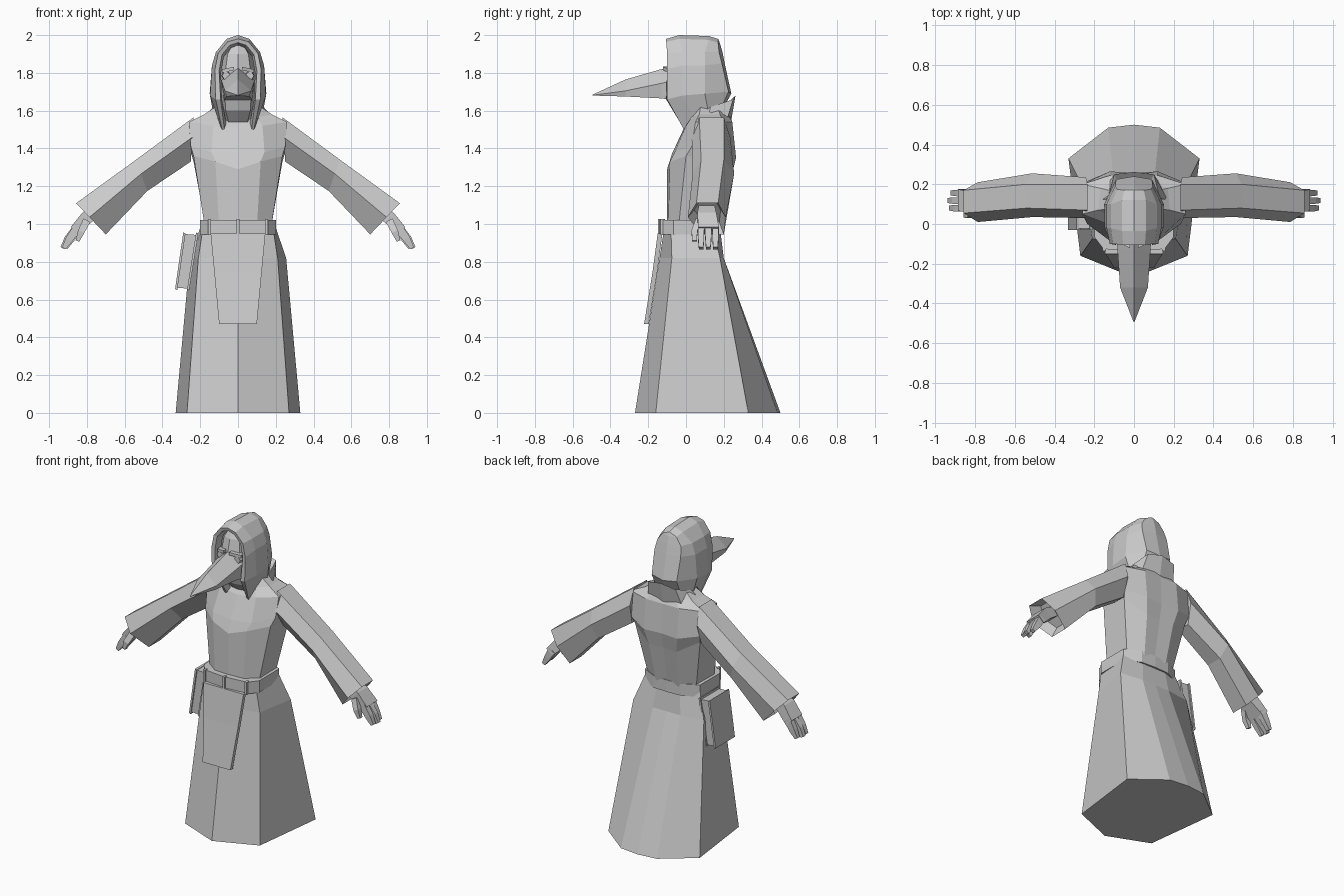
import bpy, bmesh, math
from mathutils import Vector

cloth = bpy.data.materials.new("plain_grey")
cloth.diffuse_color = (0.6, 0.6, 0.6, 1)


def loft(name, rings, closed=True, cap_start=True, cap_end=True, mirror_x=False):
    """Skin a list of equal rings of 3D points; mirror_x adds the opposite side."""
    bm = bmesh.new()
    rows = [[bm.verts.new(p) for p in r] for r in rings]
    n = len(rows[0])
    for a, b in zip(rows, rows[1:]):
        for i in range(n if closed else n - 1):
            j = (i + 1) % n
            bm.faces.new((a[i], a[j], b[j], b[i]))
    if cap_start:
        bm.faces.new(rows[0])
    if cap_end:
        bm.faces.new(rows[-1])
    if mirror_x:
        copy = bmesh.ops.duplicate(bm, geom=bm.verts[:] + bm.edges[:] + bm.faces[:])
        for v in [g for g in copy["geom"] if isinstance(g, bmesh.types.BMVert)]:
            v.co.x *= -1
    bmesh.ops.remove_doubles(bm, verts=bm.verts, dist=0.0005)
    bmesh.ops.recalc_face_normals(bm, faces=bm.faces)
    me = bpy.data.meshes.new(name)
    bm.to_mesh(me)
    bm.free()
    me.materials.append(cloth)
    ob = bpy.data.objects.new(name, me)
    bpy.context.collection.objects.link(ob)
    return ob


def full(half):
    """Complete a half ring, listed from front centre to back centre."""
    return half + [(-x, y, z) for x, y, z in reversed(half) if x > 0]


def level(z, pts):
    return full([(x, y, z) for x, y in pts])


def limb(name, path):
    """Tapered box along (centre, half thickness, half y width) stations, both sides."""
    rings = []
    for i, (c, t, w) in enumerate(path):
        a = Vector(path[max(i - 1, 0)][0])
        b = Vector(path[min(i + 1, len(path) - 1)][0])
        d = (b - a).normalized()
        n = Vector((-d.z, 0, d.x)).normalized() * t
        s = Vector((0, w, 0))
        c = Vector(c)
        rings.append([c + n + s, c + n - s, c - n - s, c - n + s])
    return loft(name, rings, mirror_x=True)


# Robe skirt
loft("skirt", [
    level(0.0, [(0, -.27), (.27, -.16), (.33, .33), (.13, .485), (0, .5)]),
    level(.82, [(0, -.14), (.21, -.075), (.255, .18), (.1, .2), (0, .2)]),
    level(.98, [(0, -.115), (.185, -.08), (.2, .14), (.08, .18), (0, .18)])])

# Robe body with chest crease, shoulders and neck
loft("torso", [
    level(.98, [(0, -.1), (.1, -.095), (.175, -.04), (.17, .14), (.08, .19), (0, .185)]),
    full([(0, -.1, 1.29), (.12, -.085, 1.33), (.235, 0, 1.36), (.235, .19, 1.33),
          (.1, .24, 1.25), (0, .235, 1.25)]),
    full([(0, -.075, 1.37), (.14, -.06, 1.38), (.25, .03, 1.41), (.25, .21, 1.38),
          (.12, .265, 1.35), (0, .255, 1.35)]),
    full([(0, -.01, 1.51), (.13, 0, 1.52), (.26, .05, 1.54), (.26, .2, 1.54),
          (.12, .245, 1.54), (0, .245, 1.54)]),
    full([(0, .02, 1.545), (.1, .03, 1.565), (.18, .07, 1.58), (.17, .18, 1.58),
          (.08, .22, 1.58), (0, .23, 1.58)]),
    level(1.64, [(0, .03), (.05, .04), (.09, .08), (.09, .16), (.05, .19), (0, .2)])])

# Turned-up collar behind the neck
loft("collar", [
    full([(0, .0, 1.53), (.11, .02, 1.555), (.17, .12, 1.58), (.12, .22, 1.56), (0, .24, 1.55)]),
    full([(0, .03, 1.56), (.1, .05, 1.59), (.13, .13, 1.62), (.1, .25, 1.66), (0, .262, 1.68)]),
    full([(0, .05, 1.56), (.08, .06, 1.59), (.1, .13, 1.61), (.08, .21, 1.63), (0, .22, 1.64)])],
    cap_start=False)

# Belt and its three loops
belt_pts = [(0, -.14), (.155, -.125), (.2, -.065), (.2, .14), (.1, .192), (0, .197)]
loft("belt", [level(.945, belt_pts), level(1.022, belt_pts)])
for x, y in ((-.15, -.13), (0, -.143), (.15, -.13)):
    loft("belt_loop", [[(x - .008, y - .006, z), (x + .008, y - .006, z),
                        (x + .008, y + .02, z), (x - .008, y + .02, z)] for z in (.943, 1.026)])

# Hanging front flap
loft("front_flap", [
    [(-w, y, z), (w, y, z), (w, y + .025, z), (-w, y + .025, z)]
    for w, y, z in ((.145, -.15, .95), (.125, -.178, .74), (.1, -.222, .47))])

# Tilted book at the hip: two covers around a page block
def book_slab(name, a, b, inset):
    y0, y1 = -.03 + inset, .17 - inset
    rings = []
    for xo, xi, z in ((-.29, -.21, .955 - inset), (-.333, -.258, .655 + inset)):
        xa, xb = xo + (xi - xo) * a, xo + (xi - xo) * b
        rings.append([(xa, y0, z), (xb, y0, z - .005), (xb, y1, z - .005), (xa, y1, z)])
    loft(name, rings)

book_slab("book_outer_cover", 0, .15, 0)
book_slab("book_pages", .12, .88, .008)
book_slab("book_inner_cover", .85, 1, 0)

# Wide sleeves: six-sided sections running from top to bottom of the arm
sections = [
    ((.235, 1.565), (.25, 1.33), (.07, .2, .235, .2, .11, .03)),
    ((.54, 1.34), (.48, 1.175), (.08, .2, .255, .22, .11, .035)),
    ((.857, 1.11), (.70, .945), (.055, .17, .21, .2, .08, .01))]
rings = []
for top, low, ys in sections:
    rings.append([(top[0] + (low[0] - top[0]) * u, y, top[1] + (low[1] - top[1]) * u)
                  for u, y in zip((0, 0, .45, 1, 1, .45), ys)])
c = sum((Vector(p) for p in rings[-1]), Vector()) / 6
deep = [c.lerp(Vector(p), .7) + Vector((-.05, 0, .04)) for p in rings[-1]]
loft("sleeve", rings + [deep], mirror_x=True)

# Hands
limb("palm", [((.73, .11, 1.08), .03, .04), ((.80, .11, 1.035), .035, .05),
              ((.865, .12, .965), .028, .055)])
for k, y in enumerate((.08, .118, .156)):
    dx = (0, .008, -.008)[k]
    limb("finger", [((.85, y, .98), .024, .017), ((.893 + dx, y, .92), .02, .016),
                    ((.922 + dx, y, .872), .011, .012)])
limb("thumb", [((.80, .07, 1.02), .02, .018), ((.83, .045, .96), .018, .016),
               ((.85, .045, .91), .01, .012)])

# Hood: arches from the front rim to the back, hanging to points at the throat
loft("hood", [
    [(.06, .02, 1.52), (.085, -.05, 1.66), (.09, -.05, 1.8), (.075, -.05, 1.885),
     (.04, -.05, 1.93), (0, -.05, 1.945)],
    [(.07, 0, 1.485), (.092, -.105, 1.66), (.1, -.095, 1.81), (.085, -.095, 1.895),
     (.045, -.1, 1.945), (0, -.1, 1.96)],
    [(.08, 0, 1.48), (.118, -.1, 1.66), (.122, -.1, 1.82), (.105, -.1, 1.905),
     (.055, -.105, 1.965), (0, -.105, 1.98)],
    [(.1, .05, 1.55), (.148, -.02, 1.68), (.138, -.02, 1.84), (.117, -.02, 1.91),
     (.06, -.035, 1.98), (0, -.035, 2.0)],
    [(.13, .12, 1.58), (.15, .1, 1.69), (.138, .1, 1.84), (.115, .1, 1.91),
     (.06, .12, 1.975), (0, .12, 1.995)],
    [(.09, .18, 1.6), (.09, .225, 1.7), (.095, .19, 1.85), (.085, .175, 1.91),
     (.05, .17, 1.96), (0, .17, 1.98)],
    [(0, .19, 1.6), (0, .24, 1.69), (0, .205, 1.85), (0, .193, 1.91),
     (0, .18, 1.955), (0, .17, 1.98)]],
    closed=False, cap_start=False, cap_end=False, mirror_x=True)

# Mask, beak, brows and eye lenses
loft("mask", [
    level(1.54, [(0, -.0), (.05, .01), (.07, .05), (0, .1)]),
    level(1.6, [(0, -.055), (.065, -.045), (.085, .03), (0, .1)]),
    level(1.68, [(0, -.085), (.07, -.07), (.095, .03), (0, .1)]),
    level(1.82, [(0, -.105), (.065, -.075), (.1, .03), (0, .1)]),
    level(1.9, [(0, -.085), (.055, -.065), (.08, .03), (0, .1)]),
    level(1.945, [(0, -.06), (.03, -.05), (.04, .03), (0, .1)])])
loft("beak", [
    [(0, y, top), (w, y, mid), (w * .85, y, low), (-w * .85, y, low), (-w, y, mid)]
    for y, w, top, mid, low in ((-.06, .088, 1.835, 1.76, 1.655), (-.13, .083, 1.82, 1.745, 1.665),
                                (-.32, .07, 1.765, 1.705, 1.675), (-.494, .002, 1.685, 1.682, 1.68))])
loft("brow", [[(x, y, z), (x, y, z + .018), (x, y + .04, z + .018), (x, y + .04, z)]
              for x, y, z in ((.02, -.122, 1.815), (.085, -.09, 1.8))], mirror_x=True)
loft("eye_lens", [[(.062 + r * math.cos(t), y, 1.785 + r * math.sin(t))
                   for t in (k * math.tau / 6 for k in range(6))]
                  for r, y in ((.026, -.06), (.022, -.098))], mirror_x=True)
